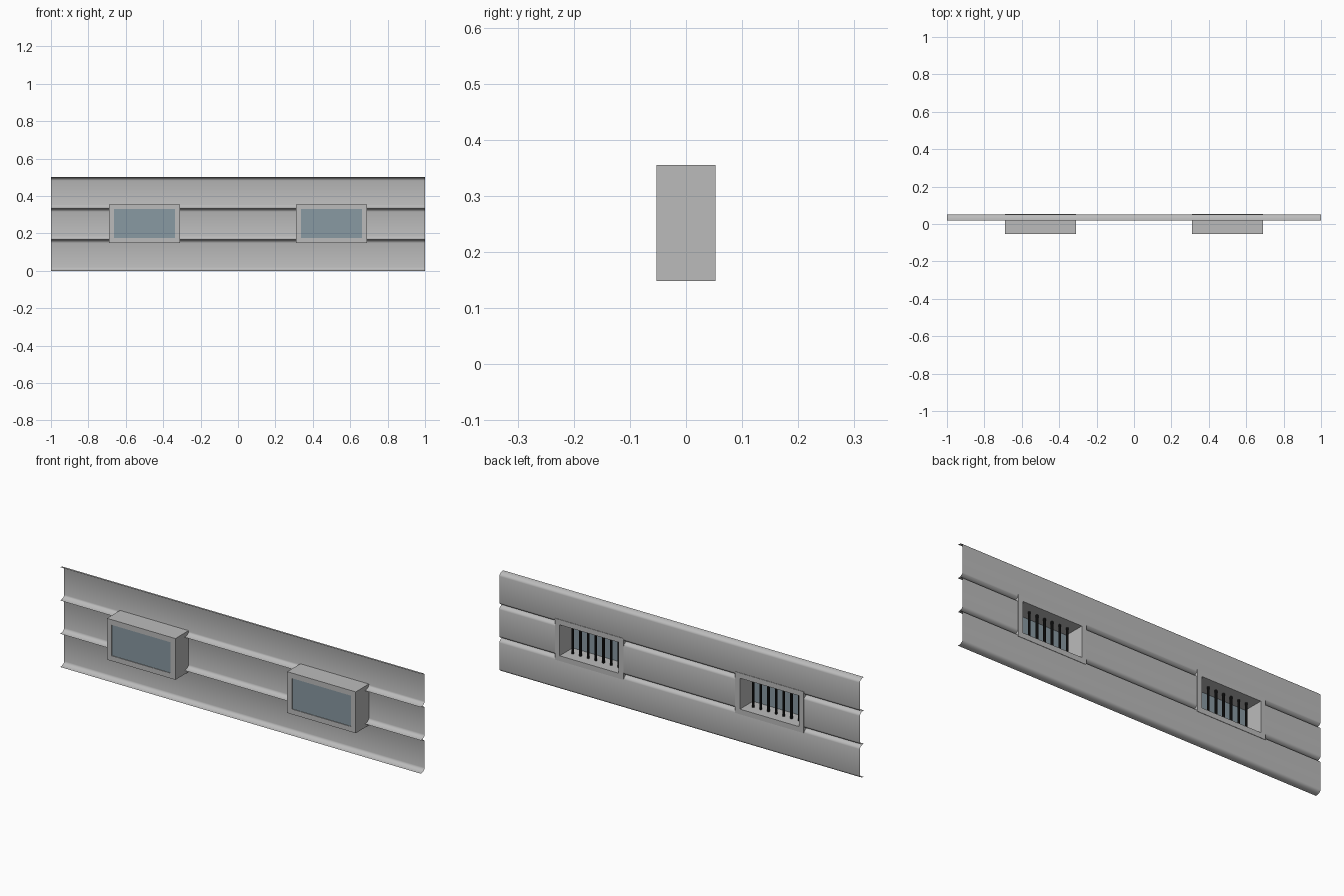
import bpy, bmesh, math

cube = bpy.data.objects.get("Cube")
if cube:
    bpy.data.objects.remove(cube, do_unlink=True)


def material(name, rgb):
    m = bpy.data.materials.new(name)
    m.use_nodes = True
    m.diffuse_color = (*rgb, 1)
    m.node_tree.nodes["Principled BSDF"].inputs["Base Color"].default_value = (*rgb, 1)
    return m


METAL = material("grey metal", (0.5, 0.5, 0.5))
GLASS = material("blue grey glass", (0.25, 0.32, 0.36))
BLACK = material("black iron", (0.01, 0.01, 0.01))

FRONT, BACK = -0.053, 0.053
WALL_FRONT, WALL_BACK = 0.02, 0.051
PANEL = 0.5 / 3
WIN_X, WIN_Z = 0.5, 0.2515
HALF_W, HALF_H, RIM = 0.19, 0.1035, 0.026


def finish(bm, name, mat):
    me = bpy.data.meshes.new(name)
    bm.to_mesh(me)
    bm.free()
    me.materials.append(mat)
    ob = bpy.data.objects.new(name, me)
    bpy.context.collection.objects.link(ob)
    return ob


def rect(bm, cx, y, hw, hh):
    return [bm.verts.new((cx + sx * hw, y, WIN_Z + sz * hh))
            for sx, sz in ((-1, -1), (1, -1), (1, 1), (-1, 1))]


def bridge(bm, a, b):
    for i in range(4):
        j = (i + 1) % 4
        bm.faces.new((a[i], a[j], b[j], b[i]))


# Wall siding: thin sheets whose top and bottom edges curl forward
def curl(z_edge, direction, steps=5):
    pts = []
    for i in range(steps + 1):
        a = math.pi / 2 * i / steps
        pts.append((WALL_FRONT + (WALL_BACK - WALL_FRONT) * math.sin(a),
                    z_edge + direction * 0.018 * (1 - math.cos(a))))
    return pts


def siding(name, z0):
    bm = bmesh.new()
    profile = curl(z0, 1) + curl(z0 + PANEL, -1)[::-1]
    rows = [[bm.verts.new((x, y, z)) for x in (-1, 1)] for y, z in profile]
    for a, b in zip(rows, rows[1:]):
        bm.faces.new((a[0], a[1], b[1], b[0]))
    for f in bm.faces:
        f.smooth = True
    # cut the window openings out of the sheet
    cuts = [((s * WIN_X + e * (HALF_W - 0.01), 0, 0), (1, 0, 0)) for s in (-1, 1) for e in (-1, 1)]
    cuts += [((0, 0, WIN_Z + e * (HALF_H - 0.01)), (0, 0, 1)) for e in (-1, 1)]
    for co, no in cuts:
        bmesh.ops.bisect_plane(bm, geom=bm.verts[:] + bm.edges[:] + bm.faces[:],
                               plane_co=co, plane_no=no)
    hidden = []
    for f in bm.faces:
        c = f.calc_center_median()
        if abs(abs(c.x) - WIN_X) < HALF_W - 0.01 and abs(c.z - WIN_Z) < HALF_H - 0.01:
            hidden.append(f)
    bmesh.ops.delete(bm, geom=hidden, context='FACES')
    return finish(bm, name, METAL)


for i, name in enumerate(("lower_siding", "middle_siding", "upper_siding")):
    siding(name, i * PANEL)


# Window boxes: a hollow frame, a pane at the front and bars inside
def window(side, cx):
    bm = bmesh.new()
    rings = [rect(bm, cx, FRONT, HALF_W, HALF_H), rect(bm, cx, BACK, HALF_W, HALF_H),
             rect(bm, cx, BACK, HALF_W - RIM, HALF_H - RIM),
             rect(bm, cx, FRONT, HALF_W - RIM, HALF_H - RIM)]
    for k in range(4):
        bridge(bm, rings[k], rings[(k + 1) % 4])
    bmesh.ops.recalc_face_normals(bm, faces=bm.faces)
    finish(bm, side + "_window_frame", METAL)

    bm = bmesh.new()
    bm.faces.new(rect(bm, cx, FRONT + 0.003, HALF_W - RIM, HALF_H - RIM))
    finish(bm, side + "_window_pane", GLASS)

    bm = bmesh.new()
    for k in range(-3, 4):
        made = bmesh.ops.create_cone(bm, cap_ends=True, segments=8, radius1=0.006,
                                     radius2=0.006, depth=2 * (HALF_H - RIM))
        bmesh.ops.translate(bm, verts=made["verts"], vec=(cx + k * 0.0425, 0, WIN_Z))
    finish(bm, side + "_window_bars", BLACK)


window("left", WIN_X)
window("right", -WIN_X)
